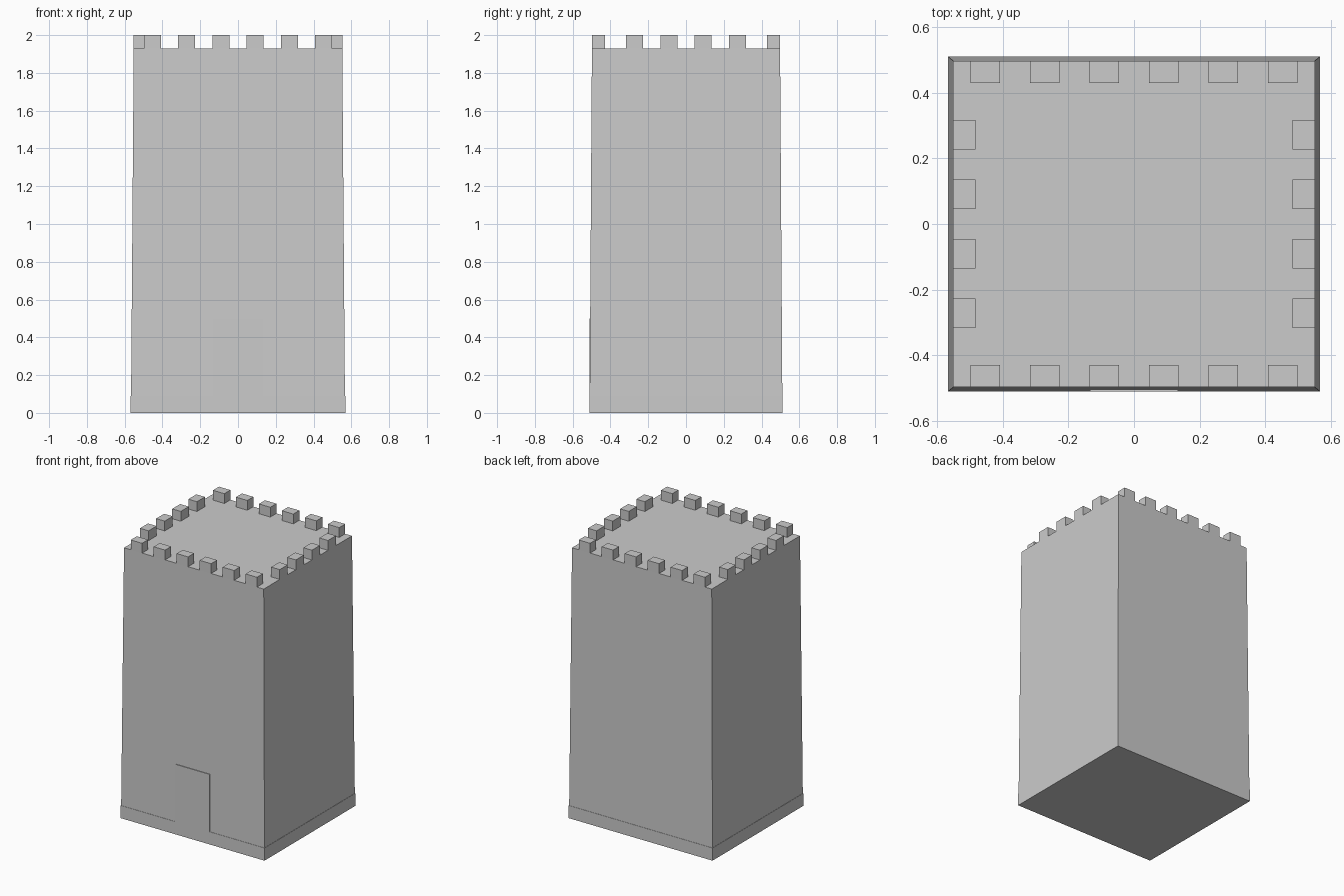
import bpy
import bmesh

cube = bpy.data.objects.get("Cube")
if cube:
    bpy.data.objects.remove(cube, do_unlink=True)

# One stone colour for everything
stone = bpy.data.materials.new("grey stone")
stone.use_nodes = True
GREY = (0.6, 0.6, 0.6, 1)
stone.diffuse_color = GREY
stone.node_tree.nodes["Principled BSDF"].inputs["Base Color"].default_value = GREY


def block(name, x, y, z0, z1, hx, hy, top_hx=None, top_hy=None):
    """Box centred on x, y with half sizes hx, hy, optionally tapering to the top."""
    top_hx = hx if top_hx is None else top_hx
    top_hy = hy if top_hy is None else top_hy
    bm = bmesh.new()
    bmesh.ops.create_cube(bm, size=2)
    for v in bm.verts:
        top = v.co.z > 0
        v.co.x = x + v.co.x * (top_hx if top else hx)
        v.co.y = y + v.co.y * (top_hy if top else hy)
        v.co.z = z1 if top else z0
    mesh = bpy.data.meshes.new(name)
    bm.to_mesh(mesh)
    bm.free()
    mesh.materials.append(stone)
    obj = bpy.data.objects.new(name, mesh)
    bpy.context.collection.objects.link(obj)
    return obj


ROOF, TOP = 1.93, 2.0
TOP_X, TOP_Y = 0.552, 0.498
BASE_X, BASE_Y = 0.568, 0.512

# Plinth, tapering tower and raised door panel
block("plinth", 0, 0, 0, 0.09, BASE_X, BASE_Y)
block("tower_wall", 0, 0, 0.09, ROOF, BASE_X - 0.002, BASE_Y - 0.002, TOP_X, TOP_Y)
block("door", 0, -0.506, 0.09, 0.5, 0.134, 0.006)

# Battlements along the four roof edges
STEP, HALF_W, HALF_D = 0.1815, 0.045, 0.034
for side in (-1, 1):
    edge = "back" if side > 0 else "front"
    for i in range(6):
        block(f"{edge}_merlon_{i + 1}", (i - 2.5) * STEP, side * (TOP_Y - HALF_D),
              ROOF, TOP, HALF_W, HALF_D)
    edge = "left" if side > 0 else "right"
    for i in range(4):
        block(f"{edge}_merlon_{i + 1}", side * (TOP_X - HALF_D), (i - 1.5) * STEP,
              ROOF, TOP, HALF_D, HALF_W)
